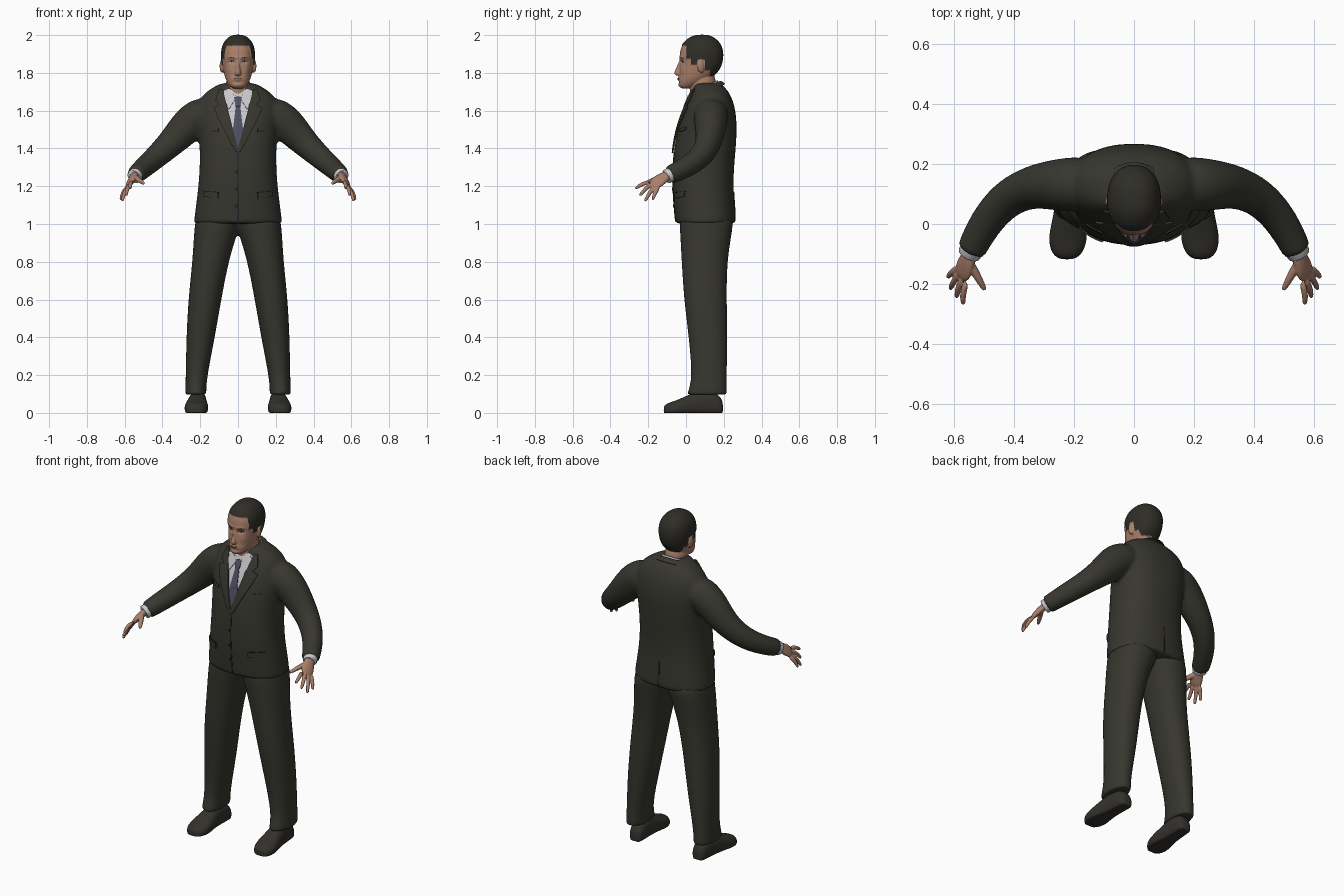
import bpy, bmesh, math
from mathutils import Vector, Matrix
from mathutils.bvhtree import BVHTree

cube = bpy.data.objects.get("Cube")
if cube:
    bpy.data.objects.remove(cube)


def material(name, r, g, b):
    m = bpy.data.materials.new(name)
    m.use_nodes = True
    m.diffuse_color = (r, g, b, 1)
    node = next(n for n in m.node_tree.nodes if n.type == 'BSDF_PRINCIPLED')
    node.inputs["Base Color"].default_value = (r, g, b, 1)
    node.inputs["Roughness"].default_value = 0.8
    return m


SUIT = material("dark suit cloth", .038, .037, .028)
SEAM = material("seam shadow", .015, .015, .012)
SHOE = material("shoe leather", .034, .031, .025)
HAIR = material("dark hair", .028, .026, .02)
SKIN = material("skin", .40, .215, .145)
LIP = material("lips", .27, .115, .085)
SHIRT = material("shirt white", .58, .58, .61)
TIE = material("tie blue grey", .075, .08, .13)

MIRROR = ('MIRROR', dict(use_mirror_merge=False))
SUBSURF = ('SUBSURF', dict(levels=2))


def remesh(size):
    return ('REMESH', dict(mode='VOXEL', voxel_size=size))


def smooth(count):
    return ('SMOOTH', dict(factor=0.5, iterations=count))


def finish(bm, name, mat, *mods):
    """Turn a bmesh into an object with its modifiers applied."""
    bmesh.ops.recalc_face_normals(bm, faces=bm.faces)
    me = bpy.data.meshes.new(name)
    bm.to_mesh(me)
    bm.free()
    ob = bpy.data.objects.new(name, me)
    bpy.context.collection.objects.link(ob)
    me.materials.append(mat)
    for kind, settings in mods:
        mod = ob.modifiers.new(kind, kind)
        for key, value in settings.items():
            setattr(mod, key, value)
    bpy.context.view_layer.update()
    dg = bpy.context.evaluated_depsgraph_get()
    baked = bpy.data.meshes.new_from_object(ob.evaluated_get(dg))
    ob.modifiers.clear()
    ob.data = baked
    if not baked.materials:
        baked.materials.append(mat)
    baked.shade_smooth()
    baked.set_sharp_from_angle(angle=math.radians(55))
    return ob


def loft(bm, rings, power=2.0, n=24, floor=None):
    """Skin a closed surface over (centre, u, v) superellipse rings."""
    def warp(t):
        return math.copysign(abs(t) ** (2 / power), t)
    loops = []
    for c, u, v in rings:
        loop = []
        for i in range(n):
            a = math.tau * i / n
            p = c + u * warp(math.cos(a)) + v * warp(math.sin(a))
            if floor is not None:
                p.z = max(p.z, floor)
            loop.append(bm.verts.new(p))
        loops.append(loop)
    for a, b in zip(loops, loops[1:]):
        for i in range(n):
            j = (i + 1) % n
            bm.faces.new((a[i], a[j], b[j], b[i]))
    bm.faces.new(loops[0][::-1])
    bm.faces.new(loops[-1])


def level(z, x0, x1, y0, y1):
    """Horizontal ring from its bounds."""
    return (Vector(((x0 + x1) / 2, (y0 + y1) / 2, z)),
            Vector(((x1 - x0) / 2, 0, 0)), Vector((0, (y1 - y0) / 2, 0)))


def tube(bm, path, wide, flat=None, u=(0, 1, 0), n=16):
    """Loft along a path, keeping the section's wide side near u."""
    pts, u, rings = [Vector(p) for p in path], Vector(u), []
    for i, p in enumerate(pts):
        t = (pts[min(i + 1, len(pts) - 1)] - pts[max(i - 1, 0)]).normalized()
        u = (u - t * u.dot(t)).normalized()
        rings.append((p, u * wide[i], t.cross(u) * (flat or wide)[i]))
    loft(bm, rings, n=n)


def surface(ob):
    return BVHTree.FromPolygons([v.co for v in ob.data.vertices],
                                [tuple(p.vertices) for p in ob.data.polygons])


def plate(name, outline, mat, tree, lift=.003, thick=.005, side=-1, both=True, step=.012):
    """Thin panel drawn in x-z and laid on the surface of another part."""
    bm = bmesh.new()
    bm.faces.new([bm.verts.new((x, 0, z)) for x, z in outline])
    for axis, k in ((Vector((1, 0, 0)), 0), (Vector((0, 0, 1)), 1)):
        lo, hi = min(p[k] for p in outline), max(p[k] for p in outline)
        for i in range(1, int((hi - lo) / step) + 1):
            bmesh.ops.bisect_plane(bm, geom=bm.verts[:] + bm.edges[:] + bm.faces[:],
                                   plane_co=axis * (lo + i * step), plane_no=axis)
    for v in bm.verts:
        hit = tree.ray_cast(Vector((v.co.x, side * 2, v.co.z)), Vector((0, -side, 0)))[0]
        v.co.y = (hit.y if hit else .06) + side * lift
    mods = [('SOLIDIFY', dict(thickness=thick, offset=0))]
    return finish(bm, name, mat, *mods, *([MIRROR] if both else []))


def oval(cx, cz, rx, rz, n=14):
    return [(cx + rx * math.cos(math.tau * i / n), cz + rz * math.sin(math.tau * i / n))
            for i in range(n)]


# Jacket: torso and sleeves fused into one skin
bm = bmesh.new()
torso = [(1.0, .235, -.055, .263), (1.005, .235, -.056, .263), (1.09, .224, -.064, .26),
         (1.2, .21, -.072, .25), (1.32, .202, -.07, .256), (1.42, .204, -.06, .266),
         (1.52, .212, -.04, .27), (1.6, .216, -.012, .263), (1.66, .205, .014, .247),
         (1.7, .17, .03, .226), (1.73, .12, .04, .2), (1.75, .08, .045, .175)]
loft(bm, [level(z, -w, w, f, b) for z, w, f, b in torso], power=2.35, n=32)
tube(bm, [(.13, .135, 1.59), (.21, .132, 1.572), (.275, .13, 1.515), (.345, .124, 1.437),
          (.43, .085, 1.358), (.5, 0, 1.298), (.542, -.085, 1.26), (.544, -.089, 1.258)],
     [.09, .094, .085, .072, .064, .057, .05, .049],
     [.09, .1, .095, .077, .064, .057, .05, .049])
jacket = finish(bm, "jacket", SUIT, MIRROR, SUBSURF, remesh(.011), smooth(4))

# Trousers
bm = bmesh.new()
legs = [(1.05, -.03, .222, -.035, .245), (1.0, -.02, .228, -.035, .25), (.95, .004, .234, -.032, .243),
        (.8, .05, .242, -.024, .218), (.6, .088, .264, -.012, .216), (.4, .122, .274, .014, .221),
        (.2, .162, .277, .032, .216), (.125, .168, .279, .014, .217), (.1, .166, .281, .006, .219),
        (.096, .168, .279, .008, .217)]
loft(bm, [level(*r) for r in legs], power=2.2)
finish(bm, "trousers", SUIT, MIRROR, SUBSURF, remesh(.011), smooth(3))

# Shoes: rings run from heel to toe, flattened at the sole
bm = bmesh.new()
shoe = [(.196, .022, .05), (.186, .04, .085), (.14, .046, .115), (.07, .048, .118), (.01, .056, .095),
        (-.045, .066, .068), (-.09, .056, .055), (-.112, .036, .042), (-.118, .015, .03)]
loft(bm, [(Vector((.218 - y * .05, y, h / 2 - .01)), Vector((w, 0, 0)), Vector((0, 0, h / 2 + .01)))
          for y, w, h in shoe], power=2.3, floor=0)
finish(bm, "shoes", SHOE, MIRROR, SUBSURF)

# Hands: flat palm, four fanned fingers and a thumb
bm = bmesh.new()
fan = Vector((.43, .77, -.47))
tube(bm, [(.537, -.07, 1.268), (.551, -.11, 1.252), (.566, -.145, 1.228), (.579, -.18, 1.202)],
     [.027, .03, .041, .036], [.022, .021, .018, .011], u=fan)
tips = [(.57, -.268, 1.187), (.592, -.245, 1.15), (.613, -.217, 1.12), (.621, -.177, 1.127)]
for i, tip in enumerate(tips):
    base, tip = Vector((.574, -.168, 1.21)) + fan * (i - 1.5) * .021, Vector(tip)
    bend = (base + tip) / 2 + Vector((.006, -.003, .006))
    tube(bm, [base, bend, tip.lerp(bend, .1), tip], [.012, .0115, .009, .005], n=10)
tube(bm, [(.552, -.125, 1.248), (.528, -.165, 1.236), (.502, -.212, 1.217), (.497, -.222, 1.213)],
     [.018, .015, .0105, .006], n=10)
finish(bm, "hands", SKIN, MIRROR, SUBSURF, remesh(.0042), smooth(2))

# Shirt cuffs
bm = bmesh.new()
tube(bm, [(.537, -.075, 1.265), (.549, -.1, 1.252), (.551, -.104, 1.25)], [.039, .039, .036])
finish(bm, "shirt_cuffs", SHIRT, MIRROR)

# Head: skull, neck, nose and ears fused, then shaped
bm = bmesh.new()
skull = [(1.716, .026, -.022, .02), (1.728, .043, -.038, .045), (1.755, .061, -.042, .1),
         (1.79, .074, -.037, .155), (1.83, .081, -.034, .185), (1.87, .087, -.035, .195),
         (1.91, .089, -.034, .197), (1.95, .081, -.022, .186), (1.982, .058, .01, .155),
         (2.0, .028, .05, .12)]
loft(bm, [level(z, -w, w, f, b) for z, w, f, b in skull], power=2.25)
tube(bm, [(0, .085, 1.64), (0, .088, 1.72), (0, .095, 1.81)], [.07, .068, .07], [.066, .064, .066])
nose = [(1.872, .008, -.037), (1.83, .011, -.05), (1.803, .018, -.066), (1.79, .019, -.062), (1.784, .013, -.048)]
loft(bm, [level(z, -w, w, f, 0) for z, w, f in nose], n=12)
for s in (-1, 1):
    bmesh.ops.create_uvsphere(bm, u_segments=16, v_segments=10, radius=1,
                              matrix=Matrix.Translation((s * .085, .08, 1.836))
                              @ Matrix.Rotation(s * .35, 4, 'Z') @ Matrix.Diagonal((.011, .021, .036, 1)))
head = finish(bm, "head", SKIN, SUBSURF, remesh(.0042), smooth(3))

# Eye sockets, brow, lips and chin: (x, z, x radius, z radius, push)
bumps = [(.034, 1.858, .018, .011, .009), (.03, 1.882, .028, .009, -.004), (0, 1.769, .022, .008, -.006),
         (0, 1.75, .03, .006, .004), (0, 1.733, .02, .01, -.004), (.048, 1.815, .018, .018, -.004)]
for v in head.data.vertices:
    if v.co.y < .04:
        for x, z, rx, rz, push in bumps:
            v.co.y += push * math.exp(-((abs(v.co.x) - x) / rx) ** 2 - ((v.co.z - z) / rz) ** 2)


def is_hair(p):
    if abs(p.x) > .087 and p.z < 1.875 and .05 < p.y < .11:
        return False
    line = ((.004, 1.943), (.028, 1.875), (.062, 1.845), (.1, 1.872), (.125, 1.815))
    return p.z > next((z for y, z in line if p.y < y), 1.785)


# Hair: raised and coloured region of the head
head.data.materials.append(HAIR)
raised = set()
for p in head.data.polygons:
    if is_hair(p.center):
        p.material_index = 1
        raised.update(p.vertices)
normals = [v.normal.copy() for v in head.data.vertices]
for i in raised:
    head.data.vertices[i].co += normals[i] * .003

# Face details
face = surface(head)
plate("eyebrows", [(.014, 1.876), (.035, 1.884), (.056, 1.877), (.035, 1.879)], HAIR, face, .001, .002)
plate("eyes", oval(.035, 1.858, .013, .0045), SHIRT, face, .0005, .002)
plate("irises", oval(.035, 1.858, .005, .0044), HAIR, face, .0015, .002)
plate("upper_eyelids", [(.02, 1.859), (.035, 1.865), (.051, 1.858), (.035, 1.862)], HAIR, face, .002, .002)
plate("lips", oval(0, 1.769, .024, .0065), LIP, face, .0005, .002, both=False)
plate("mouth_line", oval(0, 1.769, .022, .001), SEAM, face, .002, .002, both=False)


def collar(name, mat, start, end, rows, thick):
    """Tilted band round the neck; each row is (radius, height)."""
    bm, n, prev = bmesh.new(), 32, None
    for r, z in rows:
        row = []
        for i in range(n + 1):
            a = math.radians(start + (end - start) * i / n)
            y = r * math.sin(a)
            row.append(bm.verts.new((r * math.cos(a), .088 + y, z + y * .5)))
        if prev:
            for i in range(n):
                bm.faces.new((prev[i], prev[i + 1], row[i + 1], row[i]))
        prev = row
    finish(bm, name, mat, ('SOLIDIFY', dict(thickness=thick, offset=0)), SUBSURF)


collar("shirt_collar", SHIRT, -82, 262, [(.09, 1.67), (.084, 1.7), (.078, 1.722)], .006)
collar("jacket_collar", SUIT, -25, 205, [(.118, 1.68), (.1, 1.703), (.091, 1.71), (.087, 1.7)], .008)

# Shirt front, tie and lapels laid on the jacket
chest = surface(jacket)
plate("shirt_front", [(0, 1.39), (.082, 1.7), (.05, 1.715), (0, 1.7)], SHIRT, chest, .002)
plate("shirt_collar_points", [(.01, 1.668), (.06, 1.705), (.078, 1.69), (.05, 1.605)], SHIRT, chest, .009)
plate("tie", [(0, 1.39), (.031, 1.46), (.012, 1.625), (.02, 1.668), (0, 1.672)], TIE, chest, .006)
plate("tie_knot", [(0, 1.62), (.012, 1.626), (.021, 1.67), (0, 1.674)], TIE, chest, .01)
plate("lapels", [(0, 1.375), (.018, 1.39), (.1, 1.55), (.128, 1.615), (.096, 1.632), (.118, 1.655),
                 (.1, 1.715), (.08, 1.712), (.052, 1.6), (0, 1.4)], SUIT, chest, .009, .008)

# Jacket fastening, pockets and back vent
plate("front_edge", [(-.002, 1.0), (.006, 1.0), (.002, 1.385), (-.002, 1.385)], SEAM, chest, .001, .003, both=False)
for i, z in enumerate((1.275, 1.185, 1.095)):
    plate("button_%d" % (i + 1), oval(-.008, z, .009, .009), SEAM, chest, .003, both=False)
plate("pocket_flaps", [(.105, 1.135), (.182, 1.145), (.184, 1.172), (.104, 1.165)], SUIT, chest, .004, .007)
plate("pocket_seams", [(.102, 1.165), (.186, 1.172), (.186, 1.176), (.102, 1.169)], SEAM, chest, .002, .003)
plate("breast_pocket", [(.105, 1.488), (.16, 1.498), (.16, 1.515), (.105, 1.505)], SUIT, chest, .003)
plate("back_vent", [(-.005, 1.0), (.005, 1.0), (.001, 1.17), (-.001, 1.17)], SEAM, chest, .001, .003, side=1, both=False)
